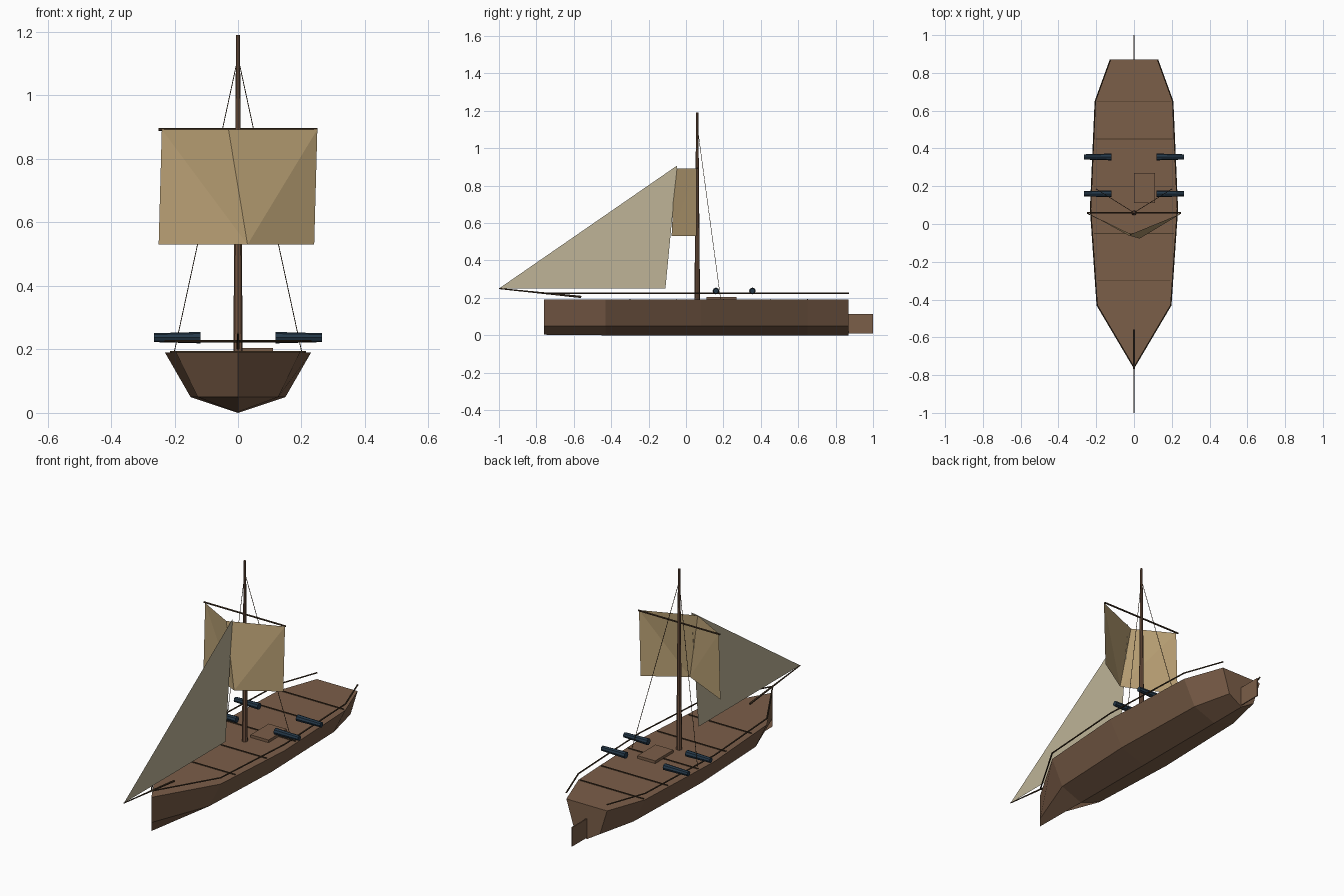
import bpy, bmesh, math
from mathutils import Vector

if "Cube" in bpy.data.objects:
    bpy.data.objects.remove(bpy.data.objects["Cube"])


def material(name, rgb):
    m = bpy.data.materials.new(name)
    m.diffuse_color = (*[c ** 2.2 for c in rgb], 1)
    m.use_nodes = True
    m.node_tree.nodes["Principled BSDF"].inputs["Base Color"].default_value = m.diffuse_color
    return m


WOOD = material("hull wood", (0.48, 0.37, 0.29))
MAST = material("mast wood", (0.44, 0.33, 0.26))
DARK = material("dark timber", (0.29, 0.23, 0.17))
IRON = material("blue iron", (0.16, 0.23, 0.29))
SAIL = material("tan canvas", (0.73, 0.63, 0.46))
JIB = material("pale canvas", (0.74, 0.70, 0.59))


def mesh(name, verts, faces, mat, closed=True):
    me = bpy.data.meshes.new(name)
    me.from_pydata(verts, [], faces)
    me.materials.append(mat)
    if closed:
        bm = bmesh.new()
        bm.from_mesh(me)
        bmesh.ops.recalc_face_normals(bm, faces=bm.faces)
        bm.to_mesh(me)
        bm.free()
    ob = bpy.data.objects.new(name, me)
    bpy.context.collection.objects.link(ob)
    return ob


def rod(name, a, b, r1, r2, mat, sides=8):
    """Tapered rod from a to b."""
    a, b = Vector(a), Vector(b)
    d = b - a
    bpy.ops.mesh.primitive_cone_add(vertices=sides, radius1=r1, radius2=r2,
                                    depth=d.length, location=(a + b) / 2,
                                    rotation=d.to_track_quat('Z', 'Y').to_euler())
    ob = bpy.context.object
    ob.name = name
    ob.data.materials.append(mat)
    return ob


def box(name, lo, hi, mat):
    lo, hi = Vector(lo), Vector(hi)
    bpy.ops.mesh.primitive_cube_add(size=1, location=(lo + hi) / 2)
    ob = bpy.context.object
    ob.name = name
    ob.scale = hi - lo
    ob.data.materials.append(mat)
    return ob


# Hull: cross-sections lofted from the stem to the transom
DECK = 0.19
stations = [(-0.76, 0.0), (-0.43, 0.195), (0.08, 0.23), (0.65, 0.205), (0.87, 0.125)]
verts, faces = [(0, -0.76, 0.003), (0, -0.76, 0.05), (0, -0.76, DECK)], []
for y, w in stations[1:]:
    verts += [(-w, y, DECK), (-w * 0.65, y, 0.05), (0, y, 0.0),
              (w * 0.65, y, 0.05), (w, y, DECK)]
faces += [(2, 3, 4, 1), (1, 4, 5, 0), (0, 5, 6, 1), (1, 6, 7, 2), (2, 7, 3)]
for s in range(3):
    p = 3 + s * 5
    for i in range(5):
        j = (i + 1) % 5
        faces.append((p + i, p + j, p + 5 + j, p + 5 + i))
faces.append((18, 19, 20, 21, 22))
mesh("hull", verts, faces, WOOD)


def half_width(y):
    for (y0, w0), (y1, w1) in zip(stations, stations[1:]):
        if y0 <= y <= y1:
            return w0 + (w1 - w0) * (y - y0) / (y1 - y0)
    return 0


# Deck seams, hatch and rudder
for y in (-0.3, -0.05, 0.2, 0.45, 0.65):
    w = half_width(y) - 0.01
    box("deck_seam", (-w, y - 0.002, DECK), (w, y + 0.002, DECK + 0.005), DARK)
box("hatch", (0, 0.11, DECK), (0.11, 0.27, 0.205), WOOD)
box("rudder", (-0.003, 0.87, 0.01), (0.003, 1.0, 0.115), WOOD)

# Rails, guns and shrouds on both sides
for s in (-1, 1):
    pts = [(s * w, y, 0.225) for y, w in stations]
    for a, b in zip(pts, pts[1:]):
        rod("rail", a, b, 0.004, 0.004, DARK, 6)
    for y in (0.16, 0.355):
        rod("cannon", (s * 0.118, y, 0.237), (s * 0.265, y, 0.237), 0.018, 0.014, IRON)
    rod("shroud", (s * 0.2, 0.185, 0.195), (0, 0.06, 1.12), 0.0015, 0.0015, DARK, 4)

# Mast, yard and bowsprit
rod("mast", (0, 0.06, DECK), (0, 0.06, 1.19), 0.015, 0.006, MAST)
rod("yard", (-0.25, 0.06, 0.893), (0.25, 0.06, 0.893), 0.005, 0.005, DARK, 6)
rod("bowsprit", (0, -0.56, 0.205), (0, -1.0, 0.25), 0.006, 0.003, DARK, 6)

# Creased square sail and triangular fore sail
mesh("square_sail",
     [(-0.24, 0.055, 0.893), (-0.03, -0.06, 0.893), (0.25, 0.055, 0.893),
      (-0.25, 0.055, 0.53), (0.03, -0.077, 0.53), (0.24, 0.055, 0.53)],
     [(0, 3, 4), (0, 4, 1), (1, 4, 2), (2, 4, 5)], SAIL, False)
mesh("fore_sail", [(0, -1.0, 0.25), (0, -0.11, 0.25), (0, -0.047, 0.908)],
     [(0, 1, 2)], JIB, False)
